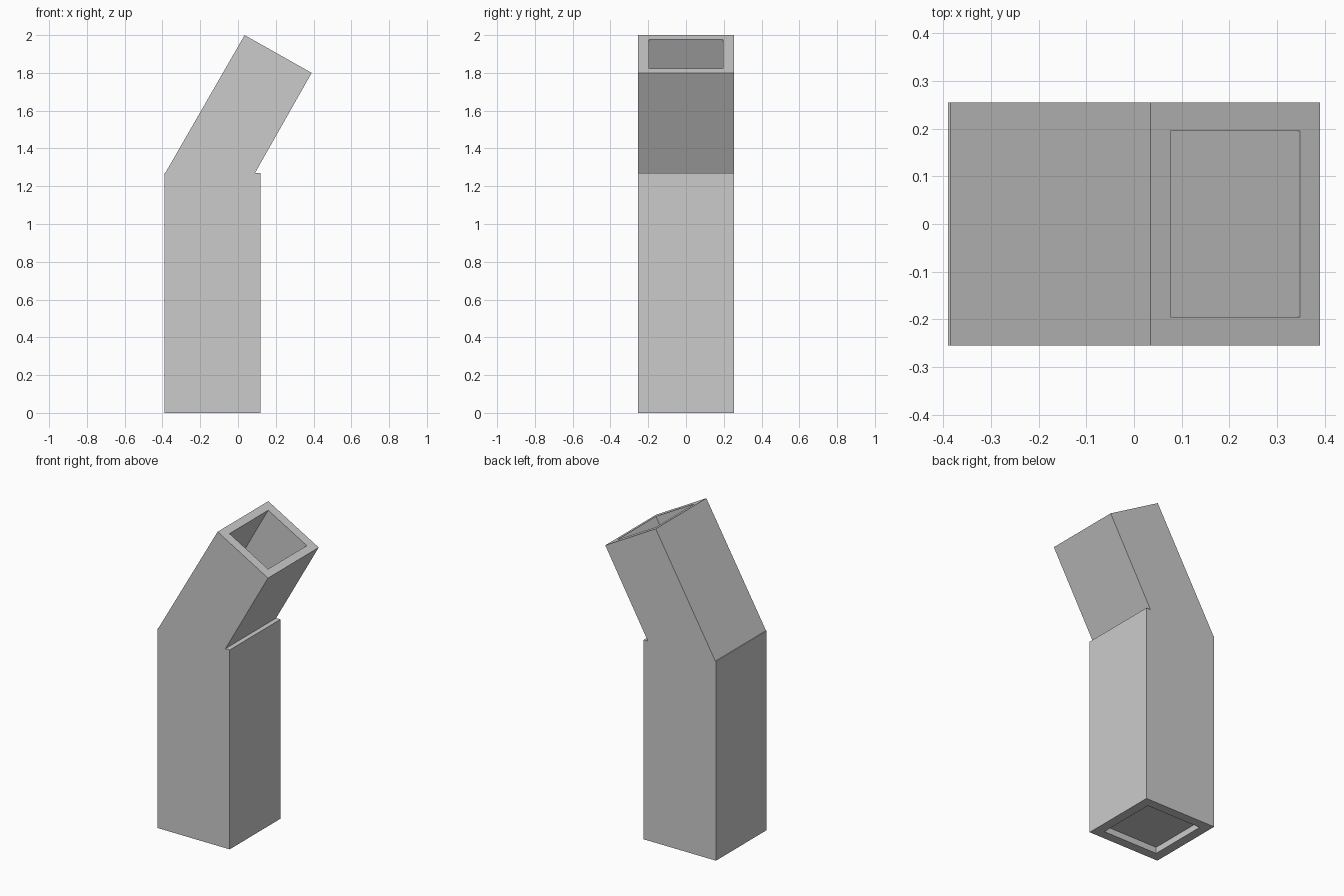
import bpy, bmesh
from mathutils import Vector

if "Cube" in bpy.data.objects:
    bpy.data.objects.remove(bpy.data.objects["Cube"])

HALF_DEPTH = 0.255
HOLE_SCALE = 0.765

# Side outline of the bent square pipe (x, z), with small shoulders at the bend
profile = [(-0.39, 0), (0.12, 0), (0.12, 1.27), (0.09, 1.27),
           (0.39, 1.80), (0.035, 2.0), (-0.385, 1.27), (-0.39, 1.27)]

bm = bmesh.new()
front = [bm.verts.new((x, -HALF_DEPTH, z)) for x, z in profile]
back = [bm.verts.new((x, HALF_DEPTH, z)) for x, z in profile]
bm.faces.new(front)
bm.faces.new(back[::-1])
sides = []
for i in range(len(profile)):
    j = (i + 1) % len(profile)
    sides.append(bm.faces.new((front[j], front[i], back[i], back[j])))
bmesh.ops.recalc_face_normals(bm, faces=bm.faces[:])


def hollow(face, depth):
    """Sink a smaller rectangular opening into an end face."""
    centre = face.calc_center_median()
    inward = -face.normal.normalized()
    rim = [centre + (v.co - centre) * HOLE_SCALE for v in face.verts]
    for offset in (Vector(), inward * depth):
        bmesh.ops.inset_individual(bm, faces=[face], thickness=0.001)
        for v, co in zip(face.verts, rim):
            v.co = co + offset


# Shallow recess underneath, deep bore in the tilted end
hollow(sides[0], 0.04)
hollow(sides[4], 0.80)

bmesh.ops.recalc_face_normals(bm, faces=bm.faces[:])
mesh = bpy.data.meshes.new("bent_pipe")
bm.to_mesh(mesh)
bm.free()
bpy.context.collection.objects.link(bpy.data.objects.new("bent_pipe", mesh))
